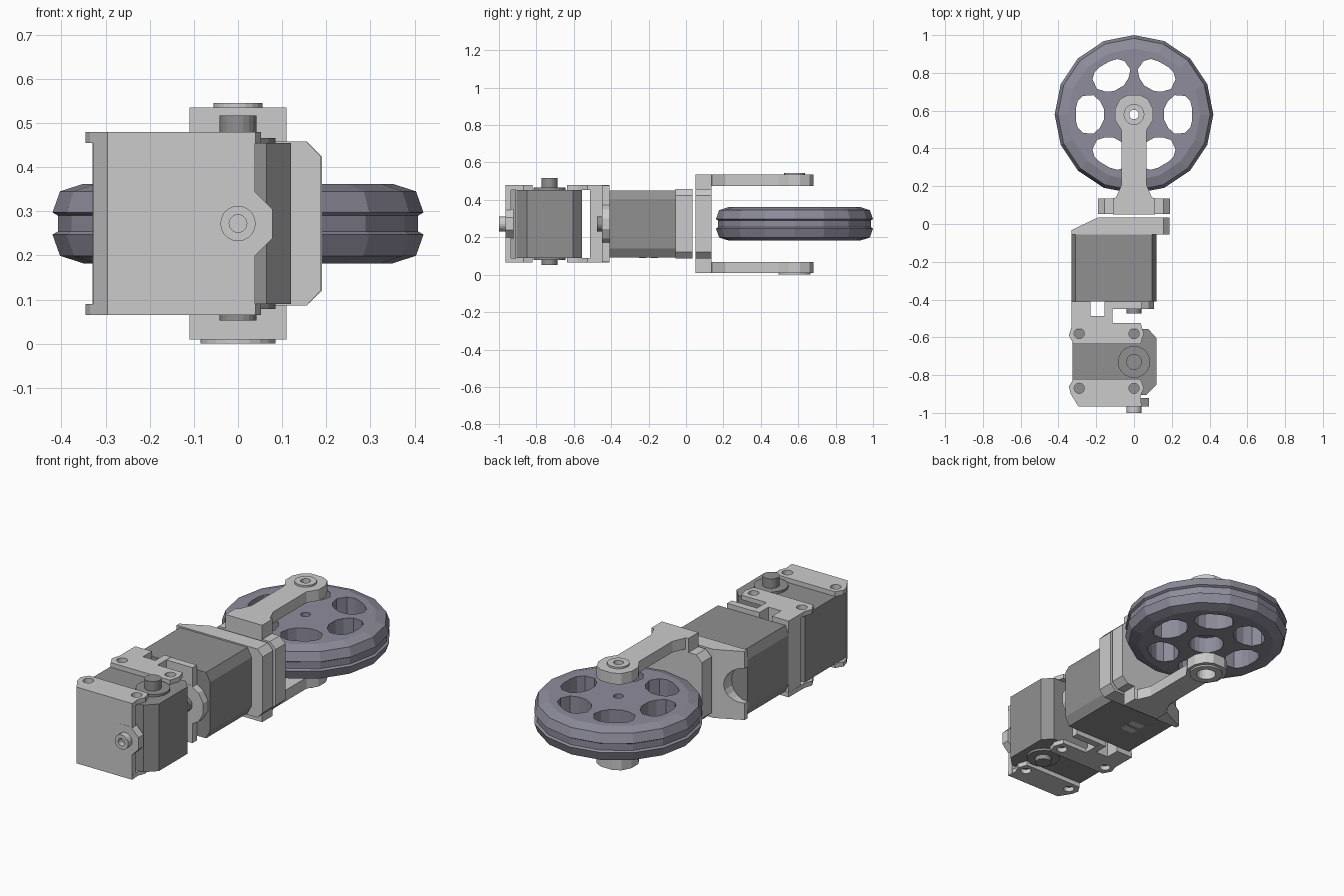
import bpy, bmesh
from math import cos, sin, pi, radians

if "Cube" in bpy.data.objects:
    bpy.data.objects.remove(bpy.data.objects["Cube"])

ZC = 0.272  # height of the drive axis


def material(name, rgb):
    m = bpy.data.materials.new(name)
    m.diffuse_color = (*rgb, 1)
    m.use_nodes = True
    m.node_tree.nodes["Principled BSDF"].inputs["Base Color"].default_value = m.diffuse_color
    return m


DARK = material("dark_grey", (0.28, 0.28, 0.28))
RUBBER = material("blue_grey", (0.27, 0.265, 0.33))


def finish(name, bm, mat=None):
    bmesh.ops.recalc_face_normals(bm, faces=bm.faces)
    me = bpy.data.meshes.new(name)
    bm.to_mesh(me)
    bm.free()
    ob = bpy.data.objects.new(name, me)
    bpy.context.collection.objects.link(ob)
    if mat:
        me.materials.append(mat)
    return ob


def prism(name, pts, axis, lo, hi, mat=None):
    """Extrude a 2D outline: (x, y) along z, (x, z) along y."""
    bm = bmesh.new()
    put = (lambda a, b, c: (a, b, c)) if axis == 'z' else (lambda a, b, c: (a, c, b))
    f = bm.faces.new([bm.verts.new(put(a, b, lo)) for a, b in pts])
    r = bmesh.ops.extrude_face_region(bm, geom=[f])
    d = hi - lo
    bmesh.ops.translate(bm, vec=put(0, 0, d),
                        verts=[v for v in r['geom'] if isinstance(v, bmesh.types.BMVert)])
    return finish(name, bm, mat)


def box(name, x, y, z, mat=None):
    return prism(name, [(x[0], y[0]), (x[1], y[0]), (x[1], y[1]), (x[0], y[1])], 'z', *z, mat)


def ring(a, b, r, n=16, start=0.0):
    return [(a + r * cos(start + 2 * pi * i / n), b + r * sin(start + 2 * pi * i / n)) for i in range(n)]


def disc(name, a, b, r, axis, lo, hi, mat=None, n=20):
    return prism(name, ring(a, b, r, n), axis, lo, hi, mat)


def cut(ob, cutters):
    for c in cutters:
        c.hide_render = True
        m = ob.modifiers.new("cut", 'BOOLEAN')
        m.operation, m.solver, m.object = 'DIFFERENCE', 'EXACT', c
        bpy.context.view_layer.objects.active = ob
        bpy.ops.object.modifier_apply(modifier=m.name)
        bpy.data.objects.remove(c)


def flip(z):
    return 2 * ZC - z


# Wheel: 16-sided lathe with a grooved tread
WY = 0.58
half = [(0.35, 0.362), (0.403, 0.345), (0.42, 0.297), (0.408, 0.290)]
profile = half + [(r, flip(z)) for r, z in reversed(half)]
bm = bmesh.new()
loops = [[bm.verts.new((x, y, z)) for x, y in ring(0, WY, r)] for r, z in profile]
for a, b in zip(loops, loops[1:]):
    for i in range(16):
        j = (i + 1) % 16
        bm.faces.new((a[i], a[j], b[j], b[i]))
bm.faces.new(loops[0])
bm.faces.new(loops[-1])
wheel = finish("wheel", bm, RUBBER)

# Six rounded windows, axle hole and lower bearing seat
side = [(0.16, 0.03), (0.18, 0.07), (0.215, 0.102), (0.27, 0.098), (0.298, 0.07), (0.308, 0.03)]
window = side + [(r, -t) for r, t in reversed(side)]
cutters = []
for k in range(6):
    c, s = cos(k * pi / 3), sin(k * pi / 3)
    cutters.append(prism("window_cutter", [(r * c - t * s, WY + r * s + t * c) for r, t in window],
                         'z', 0.1, 0.5))
cutters += [disc("axle_cutter", 0, WY, 0.025, 'z', 0.1, 0.5),
            disc("seat_cutter", 0, WY, 0.09, 'z', 0.1, 0.27)]
cut(wheel, cutters)

# Fork: base plate, cross beam and two arms with axle bosses
corner = [(0.19, 0.12), (0.155, 0.086)]
quad = [(-x, z) for x, z in reversed(corner)]
base = corner + quad + [(x, flip(z)) for x, z in reversed(corner + quad)]
prism("fork_base", base, 'y', 0.052, 0.135)
box("fork_beam", (-0.11, 0.11), (0.05, 0.137), (0.068, flip(0.068)))
right = [(0.11, 0.05), (0.11, 0.137), (0.095, 0.14), (0.065, 0.21), (0.065, 0.495),
         (0.1, 0.55), (0.1, 0.61), (0.075, 0.66), (0.035, 0.682)]
arm = right + [(-x, y) for x, y in reversed(right)]
for name, lo, hi, blo, bhi, br, hr in (("upper", 0.475, 0.535, 0.5, 0.545, 0.055, 0.025),
                                       ("lower", 0.009, 0.069, 0.0, 0.04, 0.085, 0.05)):
    for ob in (prism(name + "_fork_arm", arm, 'z', lo, hi),
               disc(name + "_axle_boss", 0, WY, br, 'z', blo, bhi)):
        cut(ob, [disc("hole_cutter", 0, WY, hr if br > 0.06 else 0.025, 'z', -0.1, 0.7)])

# Motor mounting plate: chamfered face, sloped edge and round side notch
face = [(-0.33, 0.086), (0.155, 0.086), (0.187, 0.12), (0.187, flip(0.12)),
        (0.155, flip(0.086)), (-0.33, flip(0.086))]
plate = prism("mounting_plate", face, 'y', -0.055, 0.035)
cut(plate, [prism("slope_cutter", [(-0.4, -0.066), (-0.19, 0.035), (-0.19, 0.1), (-0.4, 0.1)],
                  'z', 0, 0.6),
            disc("notch_cutter", -0.33, ZC, 0.095, 'y', -0.2, 0.1)]
    + [disc("screw_cutter", x, z, 0.012, 'y', 0.0, 0.1, n=10)
       for x in (-0.13, 0.13) for z in (0.14, flip(0.14))])

# Rear motor (axis along y)
prism("rear_motor", [(-0.33, 0.14), (-0.31, 0.093), (0.095, 0.093), (0.12, 0.14),
                     (0.12, flip(0.14)), (0.095, flip(0.093)), (-0.31, flip(0.093)),
                     (-0.33, flip(0.14))], 'y', -0.41, -0.055, DARK)
disc("rear_motor_shaft", 0, ZC, 0.04, 'y', -0.475, -0.4, DARK)
for y in (-0.25, -0.19):
    box("cable_socket", (-0.2, -0.12), (y, y + 0.04), (0.09, 0.1))

# Front motor (axis along z) with discs and shaft
prism("front_motor", [(-0.325, -0.905), (0.065, -0.905), (0.12, -0.85), (0.12, -0.605),
                      (0.075, -0.555), (-0.325, -0.555)], 'z', 0.09, flip(0.09), DARK)
disc("front_motor_disc", 0, -0.73, 0.085, 'z', 0.078, flip(0.078), DARK)
disc("front_motor_shaft", 0, -0.73, 0.042, 'z', 0.052, 0.517, DARK)

# Flanges of both brackets, top and bottom, with screw holes
front_flange = [(-0.295, -0.965), (0.04, -0.965), (0.035, -0.91), (0.052, -0.87), (0.035, -0.82),
                (-0.32, -0.82), (-0.345, -0.86), (-0.335, -0.9)]
middle_flange = [(-0.32, -0.635), (0.035, -0.635), (0.052, -0.58), (0.035, -0.525),
                 (-0.115, -0.525), (-0.115, -0.41), (-0.155, -0.41), (-0.155, -0.487),
                 (-0.23, -0.487), (-0.23, -0.41), (-0.33, -0.41), (-0.33, -0.545), (-0.345, -0.59)]
for label, pts, hy in (("front", front_flange, -0.87), ("middle", middle_flange, -0.58)):
    for z in (0.065, flip(0.09)):
        cut(prism(label + "_bracket_flange", pts, 'z', z, z + 0.025),
            [disc("hole_cutter", x, hy, 0.027, 'z', 0, 0.6) for x in (-0.29, 0)])

# Front bracket plate with octagonal ear and bored boss
box("front_bracket_plate", (-0.295, 0.038), (-0.965, -0.935), (0.067, flip(0.067)))
prism("front_bracket_edge", [(-0.295, -0.965), (-0.295, -0.935), (-0.31, -0.91), (-0.328, -0.91)],
      'z', 0.067, flip(0.067))
prism("front_bracket_ear", ring(0, ZC, 0.085, 8, pi / 8), 'y', -0.966, -0.922)
cut(disc("front_boss", 0, ZC, 0.04, 'y', -1.0, -0.95),
    [disc("bore_cutter", 0, ZC, 0.02, 'y', -1.1, -0.97)])

# Middle bracket webs and shaft ear
tall = (0.067, flip(0.067))
box("middle_web_outer", (-0.329, -0.231), (-0.513, -0.411), tall)
box("middle_web_inner", (-0.154, -0.116), (-0.513, -0.411), tall)
box("middle_web_bridge", (-0.232, -0.153), (-0.513, -0.488), tall)
box("middle_bracket_plate", (-0.155, 0.04), (-0.449, -0.41), tall)
prism("middle_bracket_ear", ring(0, ZC, 0.11, 12, pi / 12), 'y', -0.45, -0.409)
